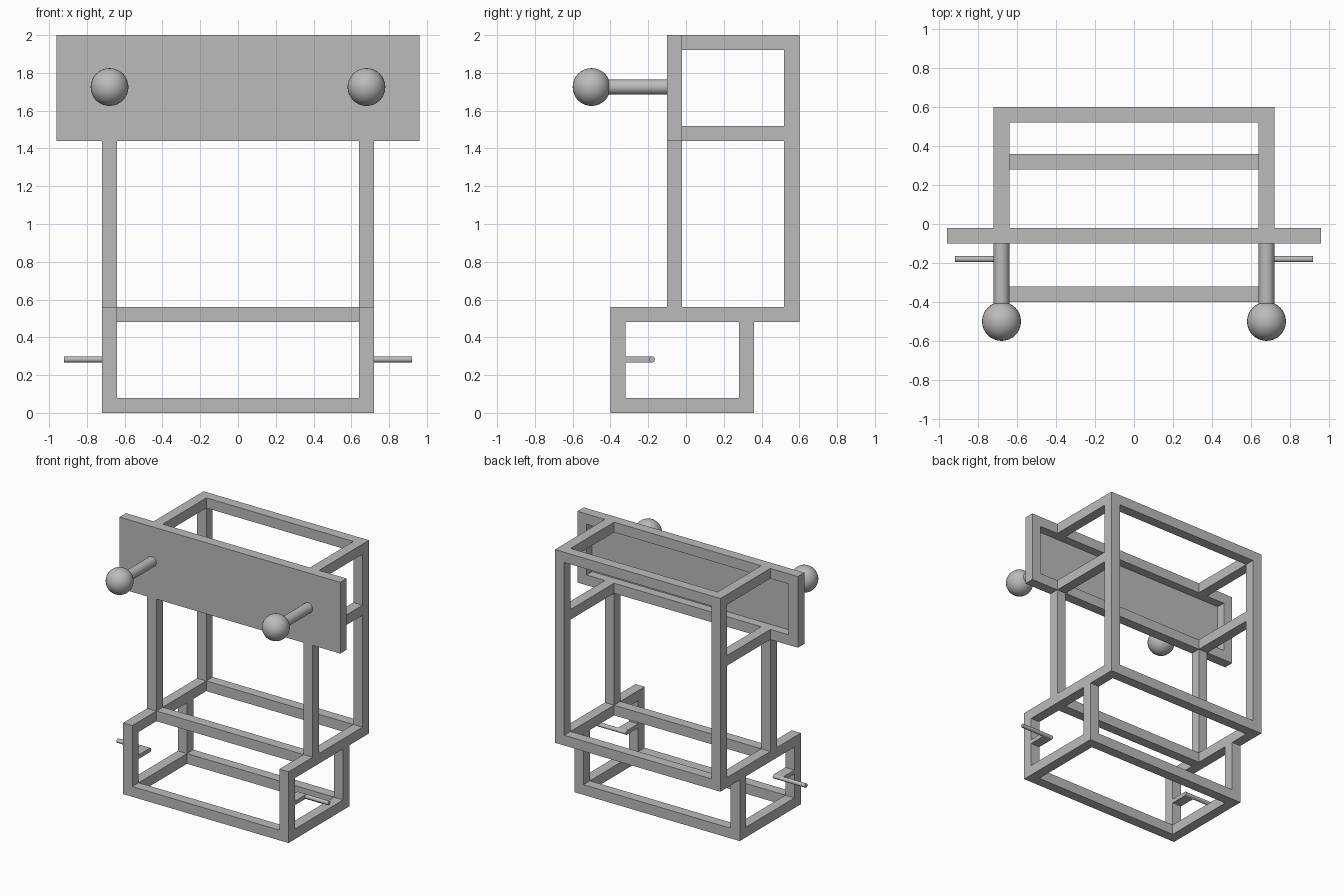
import bpy
import math

cube = bpy.data.objects.get("Cube")
if cube:
    bpy.data.objects.remove(cube, do_unlink=True)

grey = bpy.data.materials.new("plain_grey")
grey.use_nodes = True
grey.diffuse_color = (0.5, 0.5, 0.5, 1)
grey.node_tree.nodes["Principled BSDF"].inputs["Base Color"].default_value = (0.5, 0.5, 0.5, 1)

T = 0.08            # bar thickness
IN, OUT = 0.64, 0.72  # inner and outer faces of the side frames


def finish(name):
    obj = bpy.context.object
    obj.name = name
    obj.data.name = name
    obj.data.materials.clear()
    obj.data.materials.append(grey)
    return obj


def box(name, x, y, z):
    """Box given by its (low, high) limits on each axis."""
    bpy.ops.mesh.primitive_cube_add(size=1, location=[sum(r) / 2 for r in (x, y, z)])
    obj = finish(name)
    obj.scale = [r[1] - r[0] for r in (x, y, z)]
    bpy.ops.object.transform_apply(location=False, rotation=False, scale=True)
    return obj


def rod(name, radius, length, location, rotation):
    bpy.ops.mesh.primitive_cylinder_add(vertices=24, radius=radius, depth=length,
                                        location=location, rotation=rotation)
    obj = finish(name)
    bpy.ops.object.shade_smooth_by_angle(angle=math.radians(40))
    return obj


# Side frames: (name, y limits, z limits) of each bar
side_bars = [
    ("front_leg", (-0.4, -0.32), (0, 0.48)),
    ("rear_leg", (0.28, 0.36), (0, 0.48)),
    ("base_side_rail", (-0.32, 0.28), (0, T)),
    ("seat_side_rail", (-0.4, 0.6), (0.48, 0.56)),
    ("front_upright", (-0.1, -0.02), (0.56, 1.44)),
    ("back_upright", (0.52, 0.6), (0.56, 2)),
    ("middle_side_rail", (-0.02, 0.52), (1.44, 1.52)),
    ("top_side_rail", (-0.02, 0.52), (1.92, 2)),
]

for side, s in (("left", 1), ("right", -1)):
    span = tuple(sorted((s * IN, s * OUT)))
    for name, y, z in side_bars:
        box(f"{side}_{name}", span, y, z)

    # Handle with a ball on the front panel
    x = s * (IN + OUT) / 2
    rod(f"{side}_handle_rod", 0.04, 0.35, (x, -0.275, 1.725), (math.pi / 2, 0, 0))
    bpy.ops.mesh.primitive_uv_sphere_add(segments=32, ring_count=16, radius=0.1,
                                         location=(x, -0.5, 1.725))
    finish(f"{side}_handle_ball")
    bpy.ops.object.shade_smooth()

    # Foot peg on a short arm behind the front leg
    box(f"{side}_peg_arm", span, (-0.32, -0.18), (0.267, 0.299))
    rod(f"{side}_peg", 0.016, 0.28, (s * 0.78, -0.18, 0.283), (0, math.pi / 2, 0))

# Cross bars between the side frames
for name, y, z in [
    ("base_front_bar", -0.4, 0),
    ("base_rear_bar", 0.28, 0),
    ("seat_front_bar", -0.1, 0.48),
    ("seat_back_bar", 0.52, 0.48),
    ("top_back_bar", 0.52, 1.92),
]:
    box(name, (-IN, IN), (y, y + T), (z, z + T))

# Front panel: thin sheet with a rim, open at the back
W = 0.96
depth, rim = (-0.1, -0.02), (-0.09, -0.02)
box("front_panel", (-W, W), (depth[0], rim[0]), (1.44, 2))
box("panel_top_rim", (-W, W), rim, (1.92, 2))
box("panel_bottom_rim", (-W, W), rim, (1.44, 1.52))
box("panel_left_rim", (W - T, W), rim, (1.52, 1.92))
box("panel_right_rim", (-W, T - W), rim, (1.52, 1.92))
